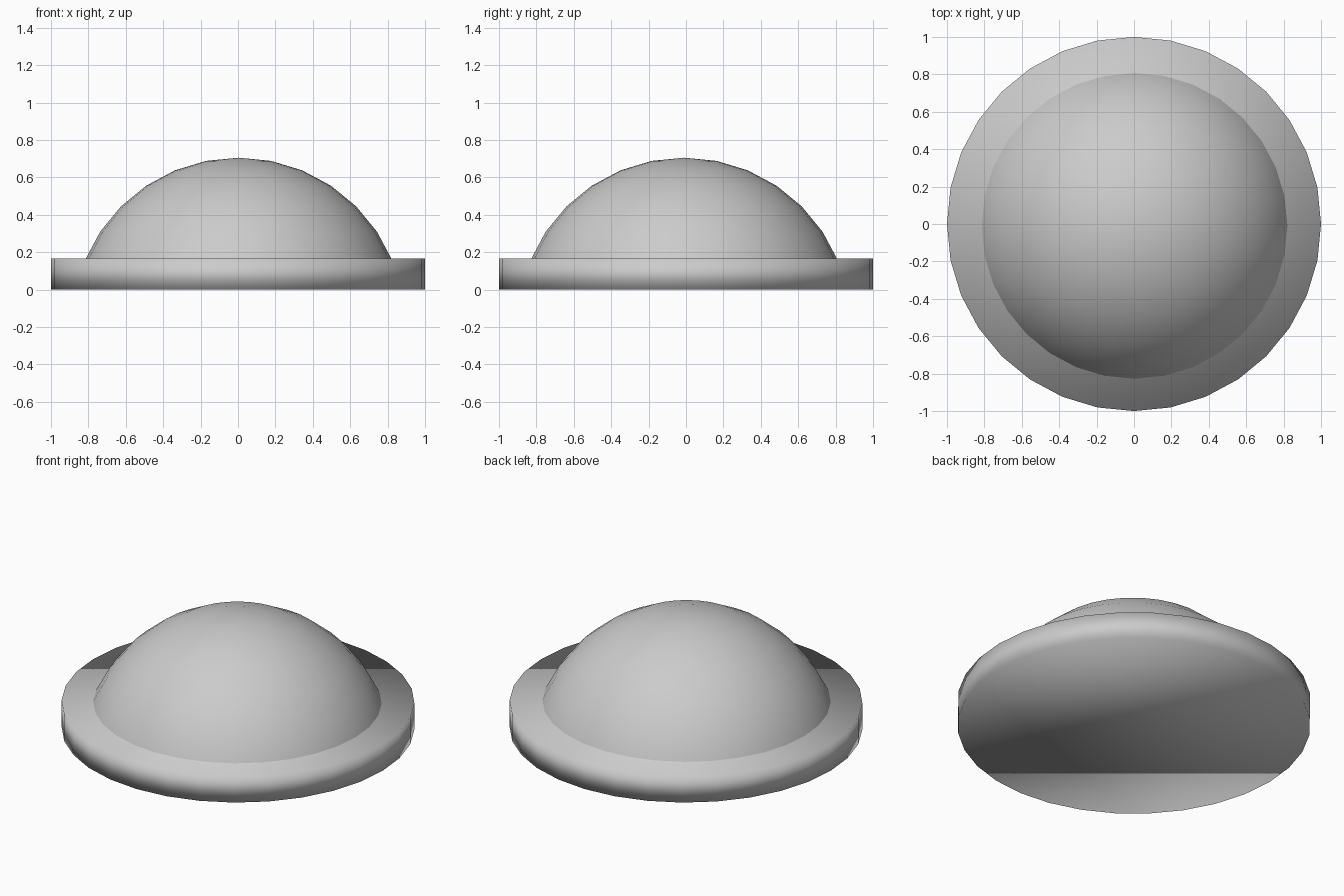
import bpy, bmesh

if "Cube" in bpy.data.objects:
    bpy.data.objects.remove(bpy.data.objects["Cube"])

# Base disc
bpy.ops.mesh.primitive_cylinder_add(vertices=32, radius=1, depth=0.165, location=(0, 0, 0.0825))
base = bpy.context.object
base.name = "base_disc"
bpy.ops.object.shade_smooth()

# Dome: the upper cap of a sphere, seated on the disc
R = 0.89
CENTRE_Z = 0.705 - R
bpy.ops.mesh.primitive_uv_sphere_add(segments=32, ring_count=16, radius=R,
                                     location=(0.003, -0.01, CENTRE_Z))
dome = bpy.context.object
dome.name = "dome"
bm = bmesh.new()
bm.from_mesh(dome.data)
bmesh.ops.delete(bm, geom=[v for v in bm.verts if v.co.z + CENTRE_Z < 0.1], context='VERTS')
# Short skirt so the dome sinks into the disc
rim = [e for e in bm.edges if e.is_boundary]
new = bmesh.ops.extrude_edge_only(bm, edges=rim)["geom"]
for v in (g for g in new if isinstance(g, bmesh.types.BMVert)):
    v.co.z -= 0.03
    v.co.x *= 1.012
    v.co.y *= 1.012
bmesh.ops.recalc_face_normals(bm, faces=bm.faces[:])
bm.to_mesh(dome.data)
bm.free()
bpy.ops.object.shade_smooth()
